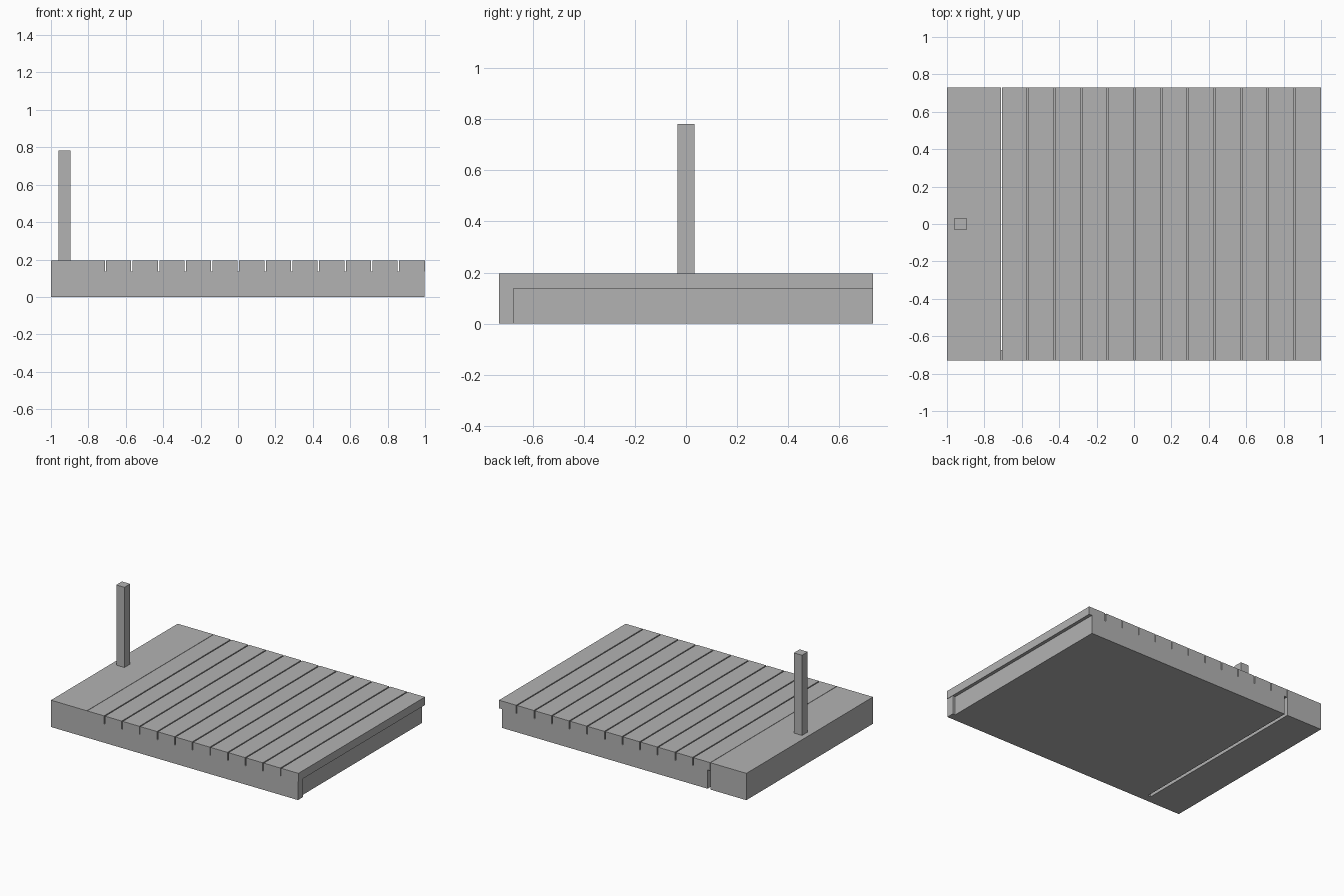
import bpy
import bmesh
from mathutils import Matrix, Vector

cube = bpy.data.objects.get("Cube")
if cube:
    bpy.data.objects.remove(cube, do_unlink=True)

# Single flat grey
grey = bpy.data.materials.new("plain_grey")
grey.use_nodes = True
colour = (0.45, 0.45, 0.45, 1)
grey.diffuse_color = colour
grey.node_tree.nodes["Principled BSDF"].inputs["Base Color"].default_value = colour


def box(name, low, high):
    low, high = Vector(low), Vector(high)
    bm = bmesh.new()
    bmesh.ops.create_cube(bm, size=1, matrix=Matrix.Diagonal((*(high - low), 1)))
    mesh = bpy.data.meshes.new(name)
    bm.to_mesh(mesh)
    bm.free()
    mesh.materials.append(grey)
    obj = bpy.data.objects.new(name, mesh)
    obj.location = (low + high) / 2
    bpy.context.collection.objects.link(obj)
    return obj


HALF_Y = 0.731      # half depth of the deck
TOP = 0.196         # deck surface
LEDGE = 0.137       # underside of the planks
EDGE = -0.71        # where the end block meets the planks
SKIRT_Y = -0.675    # back of the front board
RECESS = 0.024      # overhang of the planks past the base

# End block with the post standing on it
box("end_block", (-1, -HALF_Y, 0), (EDGE, HALF_Y, TOP))
box("post", (-0.961, -0.033, TOP), (-0.895, 0.033, 0.782))

# Base under the planks, with a narrow slot at one end and a recess at the other
box("deck_base", (EDGE + RECESS, SKIRT_Y, 0), (1 - RECESS, HALF_Y, LEDGE))
box("front_board", (EDGE, -HALF_Y, 0), (0.997, SKIRT_Y, LEDGE))

# Planks separated by thin gaps
COUNT = 12
GAP = 0.008
pitch = (1 - EDGE) / COUNT
for i in range(COUNT):
    left = EDGE + i * pitch + (GAP / 2 if i else 0.003)
    right = EDGE + (i + 1) * pitch - (GAP / 2 if i < COUNT - 1 else 0)
    box(f"plank_{i + 1}", (left, -HALF_Y, LEDGE), (right, HALF_Y, TOP))
